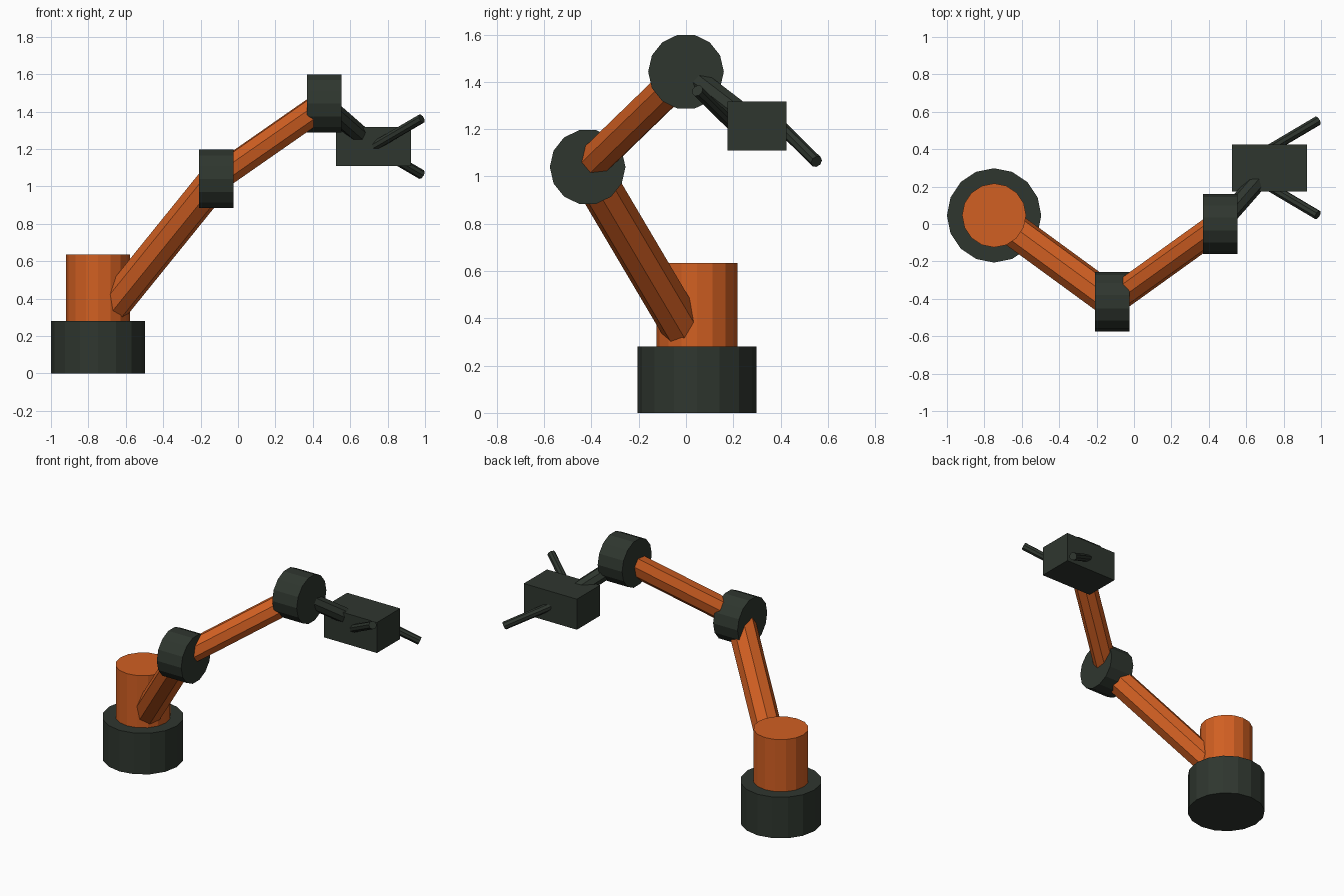
import bpy, bmesh
from mathutils import Vector, Matrix

if "Cube" in bpy.data.objects:
    bpy.data.objects.remove(bpy.data.objects["Cube"])


def material(name, rgb):
    m = bpy.data.materials.new(name)
    m.diffuse_color = (*rgb, 1)
    m.use_nodes = True
    m.node_tree.nodes["Principled BSDF"].inputs["Base Color"].default_value = m.diffuse_color
    return m


ORANGE = material("orange paint", (0.64, 0.115, 0.016))
DARK = material("dark metal", (0.028, 0.037, 0.028))


def finish(name, bm, mat):
    bmesh.ops.recalc_face_normals(bm, faces=bm.faces)
    mesh = bpy.data.meshes.new(name)
    bm.to_mesh(mesh)
    bm.free()
    mesh.materials.append(mat)
    ob = bpy.data.objects.new(name, mesh)
    bpy.context.collection.objects.link(ob)


def rod(name, a, b, radius, sides, mat):
    """Flat-faced cylinder from point a to point b."""
    a, b = Vector(a), Vector(b)
    d = b - a
    rot = Vector((0, 0, 1)).rotation_difference(d).to_matrix().to_4x4()
    bm = bmesh.new()
    bmesh.ops.create_cone(bm, cap_ends=True, segments=sides, radius1=radius,
                          radius2=radius, depth=d.length,
                          matrix=Matrix.Translation((a + b) / 2) @ rot)
    finish(name, bm, mat)


def box(name, centre, size, mat):
    bm = bmesh.new()
    bmesh.ops.create_cube(bm, size=1, matrix=Matrix.Translation(centre) @ Matrix.Diagonal((*size, 1)))
    finish(name, bm, mat)


shoulder = Vector((-0.748, 0.045, 0.26))
elbow = Vector((-0.117, -0.416, 1.04))
wrist = Vector((0.462, 0.0, 1.443))
hand = Vector((0.725, 0.30, 1.213))

# Base and turning column
rod("base", (-0.748, 0.046, 0), (-0.748, 0.046, 0.28), 0.252, 16, DARK)
rod("column", (-0.748, 0.046, 0.28), (-0.748, 0.046, 0.635), 0.171, 16, ORANGE)

# Arm links
rod("upper_arm", shoulder, elbow, 0.09, 8, ORANGE)
rod("forearm", elbow, wrist, 0.075, 8, ORANGE)
rod("wrist_link", wrist, hand, 0.05, 8, DARK)

# Joint discs, axis along x
half = Vector((0.092, 0, 0))
for name, p in (("elbow_joint", elbow), ("wrist_joint", wrist)):
    rod(name, p - half, p + half, 0.16, 14, DARK)

# Gripper body and two splayed fingers
box("gripper_body", hand, (0.40, 0.25, 0.208), DARK)
for name, s in (("finger_far", 1), ("finger_near", -1)):
    rod(name, hand + Vector((0, 0.1 * s, 0)),
        hand + Vector((0.257, 0.252 * s, -0.15 * s)), 0.026, 8, DARK)
